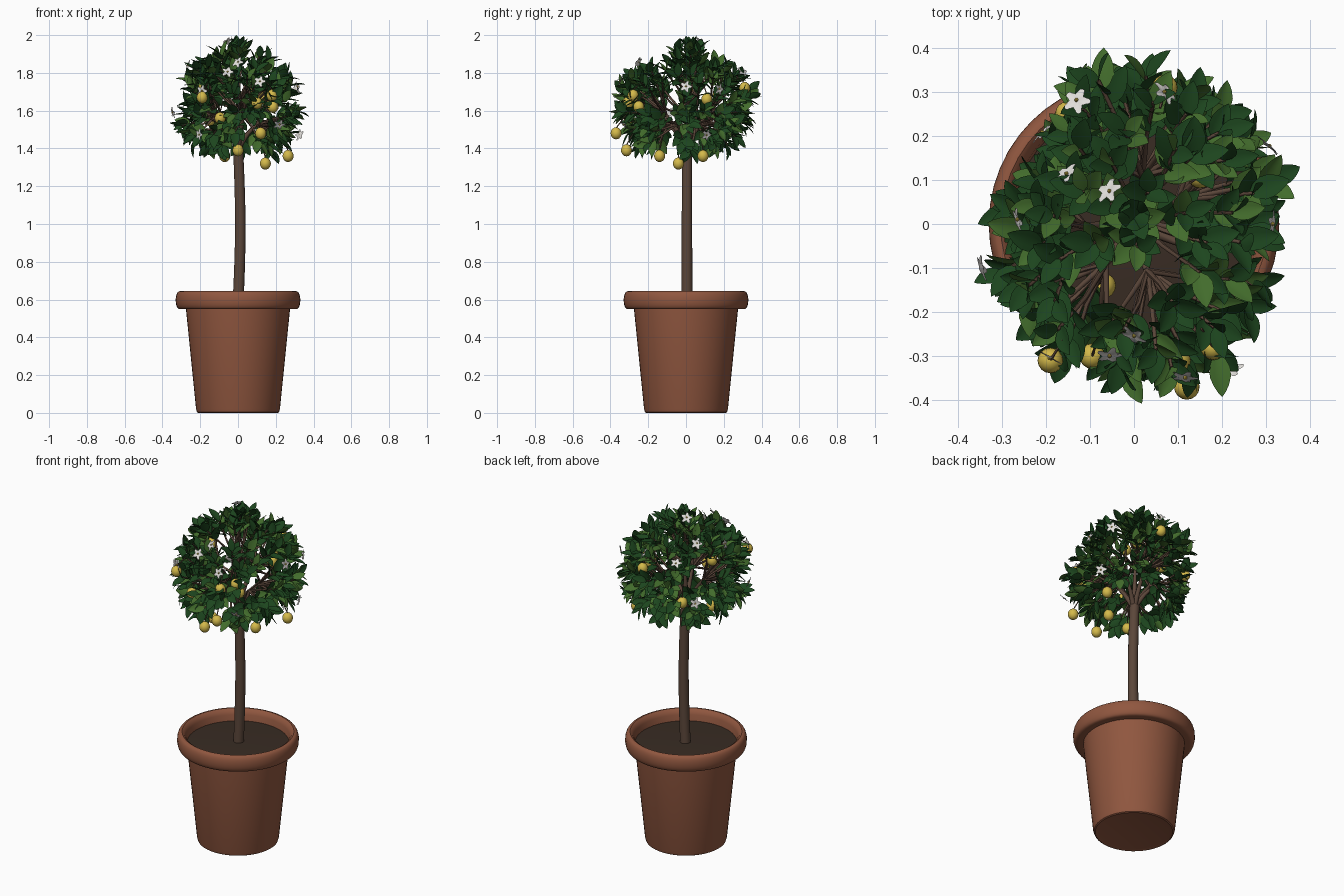
import bpy, bmesh, math, random
from mathutils import Vector, Matrix

if "Cube" in bpy.data.objects:
    bpy.data.objects.remove(bpy.data.objects["Cube"])

random.seed(11)
CROWN = Vector((0, 0, 1.62))
# Crown radius seen from the top, every 20 degrees from +x
OUTLINE = (0.35, 0.41, 0.38, 0.40, 0.41, 0.43, 0.38, 0.30, 0.31,
           0.36, 0.39, 0.37, 0.40, 0.40, 0.42, 0.45, 0.38, 0.38)


def material(name, rgb):
    m = bpy.data.materials.new(name)
    m.diffuse_color = (*rgb, 1)
    m.use_nodes = True
    m.node_tree.nodes["Principled BSDF"].inputs["Base Color"].default_value = m.diffuse_color
    return m


clay = material("terracotta", (0.28, 0.095, 0.05))
earth = material("soil", (0.04, 0.025, 0.017))
bark = material("bark", (0.105, 0.062, 0.042))
dark = material("dark_leaf", (0.012, 0.06, 0.013))
light = material("light_leaf", (0.055, 0.15, 0.025))
yellow = material("lemon", (0.66, 0.49, 0.07))
white = material("petal", (0.75, 0.73, 0.70))


def finish(name, bm, mat, angle=40):
    me = bpy.data.meshes.new(name)
    bm.to_mesh(me)
    bm.free()
    me.materials.append(mat)
    ob = bpy.data.objects.new(name, me)
    bpy.context.collection.objects.link(ob)
    bpy.ops.object.select_all(action='DESELECT')
    ob.select_set(True)
    bpy.context.view_layer.objects.active = ob
    bpy.ops.object.shade_smooth_by_angle(angle=math.radians(angle))
    return ob


def lathe(name, profile, mat, steps=48):
    bm = bmesh.new()
    vs = [bm.verts.new((r, 0, z)) for r, z in profile]
    es = [bm.edges.new(p) for p in zip(vs, vs[1:])]
    bmesh.ops.spin(bm, geom=vs + es, axis=(0, 0, 1), cent=(0, 0, 0),
                   angle=math.tau, steps=steps, use_duplicate=False)
    bmesh.ops.remove_doubles(bm, verts=bm.verts, dist=1e-5)
    bmesh.ops.recalc_face_normals(bm, faces=bm.faces)
    return finish(name, bm, mat)


def tubes(name, paths, sides=8):
    """Tapered tubes, each path a list of (point, radius)."""
    bm = bmesh.new()
    for path in paths:
        rings = []
        d = (path[-1][0] - path[0][0]).normalized()
        q = d.to_track_quat('Z', 'Y')
        for p, r in path:
            rings.append([bm.verts.new(p + q @ Vector((r * math.cos(a), r * math.sin(a), 0)))
                          for a in (math.tau * i / sides for i in range(sides))])
        for a, b in zip(rings, rings[1:]):
            for i in range(sides):
                j = (i + 1) % sides
                bm.faces.new((a[i], a[j], b[j], b[i]))
        bm.faces.new(rings[0][::-1])
        bm.faces.new(rings[-1])
    return finish(name, bm, bark, 60)


def add_blade(bm, base, direction, normal, length, width, fold=0.12, bend=0.1, tip=0.02):
    """Cupped blade used for leaves and petals."""
    y = direction.normalized()
    x = y.cross(normal).normalized()
    z = x.cross(y)
    rows = []
    for t, w in ((0, 0.08), (0.15, 0.65), (0.35, 0.97), (0.55, 0.97), (0.75, 0.7), (0.9, 0.34 + tip), (1, tip)):
        rows.append([bm.verts.new(base + y * t * length + x * s * w * width / 2
                                  + z * (abs(s) * w * width * fold - bend * length * t * t))
                     for s in (-1, -0.5, 0, 0.5, 1)])
    for a, b in zip(rows, rows[1:]):
        for i in range(4):
            bm.faces.new((a[i], a[i + 1], b[i + 1], b[i]))


def shell(d, k=1.0):
    """Point on the uneven crown envelope in direction d."""
    n = d.normalized()
    f = math.degrees(math.atan2(n.y, n.x)) % 360 / 20
    i = int(f) % 18
    r = OUTLINE[i] + (OUTLINE[(i + 1) % 18] - OUTLINE[i]) * (f % 1)
    rz = 0.385 if abs(n.y - 0.08) < 0.3 else 0.335
    if n.z < 0:
        rz = 0.37
    return CROWN + Vector((n.x * r, n.y * r, n.z * rz)) * k


def inside(p):
    q = p - CROWN
    return q.length <= (shell(q) - CROWN).length * 1.02 and p.z > 1.31


def jitter():
    return Vector(random.gauss(0, 1) for _ in range(3)).normalized()


# Pot and soil
rim = [(0.303 + 0.027 * math.copysign(abs(math.cos(a)) ** 0.7, math.cos(a)),
        0.597 + 0.048 * math.sin(a)) for a in (math.radians(-90 + 15 * i) for i in range(13))]
lathe("pot", [(0, 0.006), (0.19, 0.005), (0.21, 0), (0.217, 0.004), (0.222, 0.02),
              (0.274, 0.535), (0.275, 0.549)] + rim +
      [(0.29, 0.636), (0.281, 0.615), (0.275, 0.57), (0.26, 0.5)], clay)
lathe("soil", [(0, 0.587), (0.15, 0.585), (0.277, 0.58)], earth)

# Trunk with its slight sway
tubes("trunk", [[(Vector((0.012 * math.sin(math.pi * (z - 0.57) / 0.84), 0.005, z)),
                  0.029 - 0.003 * (z - 0.57)) for z in (0.57 + 0.06 * i for i in range(15))]], 16)

# Limbs
fork = Vector((0, 0, 1.40))
hubs = [fork + Vector((0.11 * math.cos(a), 0.11 * math.sin(a), 0.13 + 0.05 * (i % 2)))
        for i, a in enumerate(math.tau * k / 7 + 0.5 for k in range(7))]
hubs.append(Vector((0, 0.01, 1.64)))
tubes("limbs", [[(fork, 0.016), (fork.lerp(h, 0.5) + Vector((0, 0, 0.012)), 0.012), (h, 0.008)]
                for h in hubs])

# Twigs and the leaves they carry, with a few thin spots in the crown
gaps = [Vector((-0.28, -0.36, 0.9)), Vector((0.25, -0.3, 0.92)), Vector((0.98, 0.4, 0.15)),
        Vector((-0.95, 0.3, 0.2)), Vector((-0.98, -0.4, 0.1)), Vector((-0.72, 0.72, 0.3)),
        Vector((0.95, -0.45, 0.1))]
bms = {"dark": bmesh.new(), "light": bmesh.new()}
twigs = []
COUNT = 112
for i in range(COUNT):
    dz = 1 - 1.76 * (i + 0.5) / COUNT
    r = math.sqrt(1 - dz * dz)
    a = i * 2.39996
    d = (Vector((r * math.cos(a), r * math.sin(a), dz)) + jitter() * 0.13).normalized()
    if any(d.angle(g) < 0.21 for g in gaps):
        continue
    tip = shell(d, random.uniform(0.74, 0.86))
    tip.z = max(tip.z, 1.38)
    hub = min(hubs, key=lambda h: (h - tip).length)
    mid = hub.lerp(tip, 0.5) + jitter() * 0.01
    twigs.append([(hub, 0.007), (mid, 0.0055), (tip, 0.004)])
    axis = (tip - hub).normalized()
    for k in range(8):
        t = 0.66 + 0.34 * k / 7
        side = axis.orthogonal().normalized()
        side.rotate(Matrix.Rotation(k * 2.4 + i, 3, axis))
        out = (axis * (0.3 + 0.75 * t * t) + side * 0.8 + d * 0.15).normalized()
        base = hub.lerp(tip, t)
        length = random.uniform(0.075, 0.1)
        if not inside(base + out * length):
            length *= 0.78
            if not inside(base + out * length):
                continue
        normal = d * 0.7 + Vector((0, 0, 0.7)) + jitter() * 0.3
        add_blade(bms["light" if random.random() < 0.27 else "dark"],
                  base, out, normal, length, length * random.uniform(0.5, 0.58))
# Leading shoot at the very top
for k in range(7):
    a = k * 2.4
    c, s = math.cos(a), math.sin(a)
    add_blade(bms["dark"], Vector((0, 0.02, 1.9 + 0.004 * k)), Vector((0.45 * c, 0.45 * s, 1)),
              Vector((c, s, 0.2)), 0.085, 0.045, bend=-0.02)
twigs.append([(hubs[-1], 0.006), (Vector((0, 0.02, 1.92)), 0.003)])
tubes("twigs", twigs, 6)
finish("dark_leaves", bms["dark"], dark, 60)
finish("light_leaves", bms["light"], light, 60)

# Lemons on short stems
bm = bmesh.new()
stems = []
for p in ((0.145, -0.04, 1.32), (0, -0.315, 1.39), (0.12, -0.37, 1.48), (0.1, -0.31, 1.64),
          (-0.07, -0.14, 1.36), (0.12, 0.17, 1.69), (-0.19, -0.31, 1.67), (0.185, -0.25, 1.62),
          (0.265, 0.09, 1.36), (0.07, 0.31, 1.72), (-0.18, 0.01, 1.72), (-0.095, -0.3, 1.56),
          (0.15, 0.11, 1.66), (-0.15, 0.25, 1.55), (0.18, -0.28, 1.68)):
    p = Vector(p)
    bmesh.ops.create_uvsphere(bm, u_segments=16, v_segments=10, radius=0.029,
                              matrix=Matrix.Translation(p) @ Matrix.Diagonal((1, 1, 1.1, 1)))
    stems.append([(p + Vector((0, 0, 0.028)), 0.003),
                  (p.lerp(CROWN, 0.15) + Vector((0, 0, 0.08)), 0.003)])
finish("lemons", bm, yellow)
tubes("lemon_stems", stems, 6)

# Blossoms: five rounded petals and a small centre
bm = bmesh.new()
hearts = bmesh.new()
for s in ((-0.13, 0.28, 0.2), (-0.03, 0.04, 0.17), (0.33, 0.19, 0.12), (-0.05, -0.27, 0.2),
          (0.32, 0, 0.1), (0.06, 0.26, 0.2), (-0.16, 0.12, 0.22), (-0.26, 0.01, 0.2),
          (0.1, -0.3, 0.15), (-0.19, -0.3, 0.1), (0, -0.21, 0.24), (-0.35, -0.1, -0.03),
          (0.2, -0.3, -0.1), (-0.2, -0.25, -0.15), (0.3, 0.1, -0.15), (-0.25, 0.25, -0.08)):
    d = Vector(s).normalized()
    c = shell(d, 0.93)
    q = (d + jitter() * 0.5).to_track_quat('Z', 'Y')
    for k in range(5):
        a = math.tau * k / 5
        add_blade(bm, c, q @ Vector((math.cos(a), math.sin(a), 0.3)), q @ Vector((0, 0, 1)),
                  0.031, 0.021, 0.1, 0.25, 0.3)
    bmesh.ops.create_icosphere(hearts, subdivisions=1, radius=0.005,
                               matrix=Matrix.Translation(c + d * 0.005))
finish("blossom_petals", bm, white, 60)
finish("blossom_centres", hearts, yellow)
